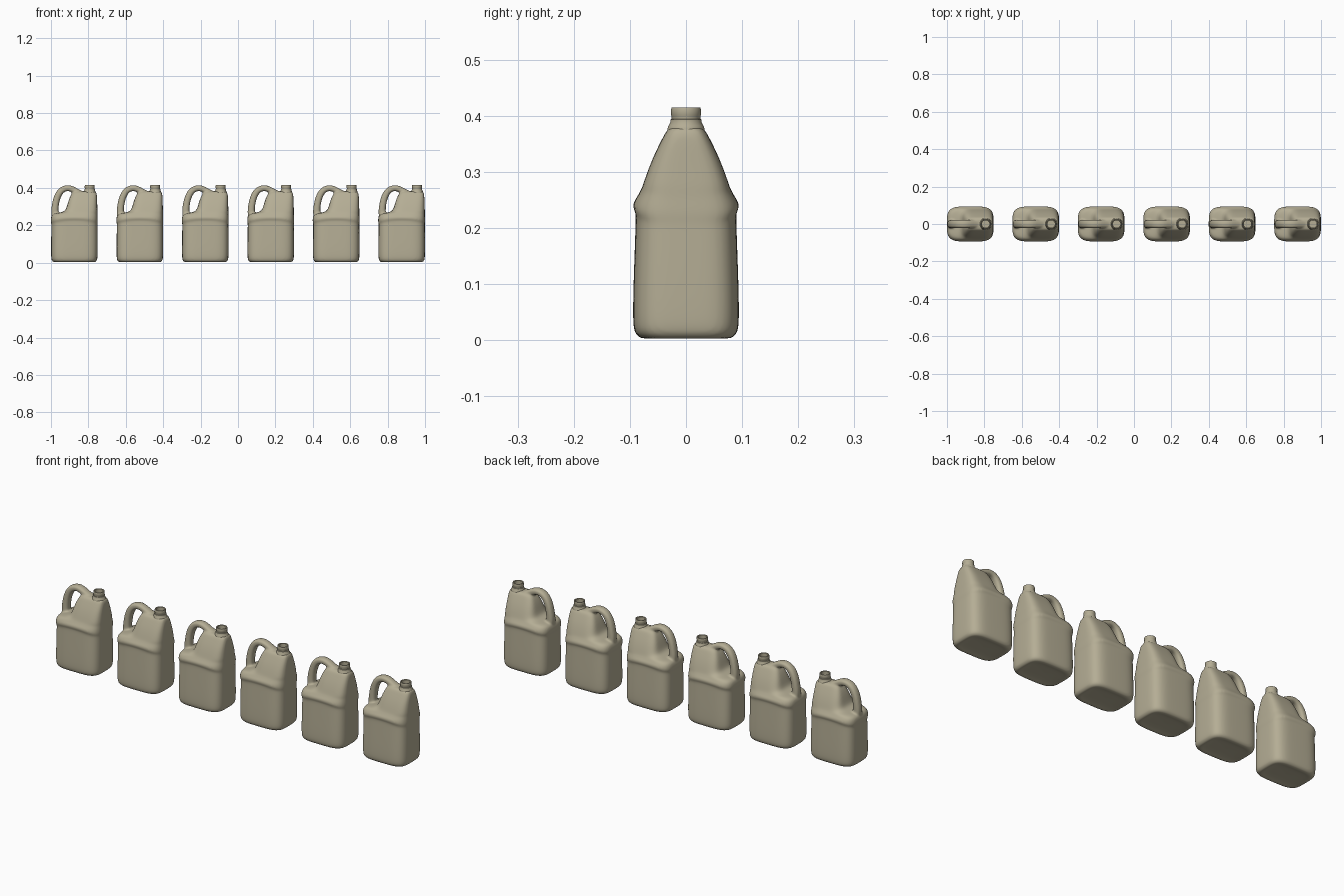
import bpy, bmesh, math
from mathutils import Vector

if "Cube" in bpy.data.objects:
    bpy.data.objects.remove(bpy.data.objects["Cube"])

plastic = bpy.data.materials.new("beige plastic")
plastic.diffuse_color = (0.46, 0.42, 0.30, 1)
plastic.use_nodes = True
plastic.node_tree.nodes["Principled BSDF"].inputs["Base Color"].default_value = plastic.diffuse_color


def spow(v, p):
    return math.copysign(abs(v) ** p, v)


def oval(n, count):
    """Unit superellipse points."""
    angles = [2 * math.pi * i / count for i in range(count)]
    return [(spow(math.cos(a), 2 / n), spow(math.sin(a), 2 / n)) for a in angles]


def loft(bm, rings, caps=True):
    rows = [[bm.verts.new(p) for p in ring] for ring in rings]
    n = len(rows[0])
    for a, b in zip(rows, rows[1:]):
        for i in range(n):
            bm.faces.new((a[i], a[(i + 1) % n], b[(i + 1) % n], b[i]))
    if caps:
        bm.faces.new(rows[0][::-1])
        bm.faces.new(rows[-1])


def make_object(name, bm):
    bmesh.ops.recalc_face_normals(bm, faces=bm.faces[:])
    mesh = bpy.data.meshes.new(name)
    bm.to_mesh(mesh)
    bm.free()
    mesh.materials.append(plastic)
    obj = bpy.data.objects.new(name, mesh)
    bpy.context.collection.objects.link(obj)
    return obj


def bake(obj):
    """Apply all modifiers, return the finished mesh."""
    deps = bpy.context.evaluated_depsgraph_get()
    mesh = bpy.data.meshes.new_from_object(obj.evaluated_get(deps))
    bpy.data.objects.remove(obj)
    return mesh


# Jug body sections: z, left x, right x, half depth, arch of the shoulder ridge
sections = [
    (0.008, -.085, .085, .058, 0), (0.002, -.100, .100, .071, 0),
    (0.003, -.112, .112, .082, 0), (0.011, -.121, .121, .091, 0),
    (0.028, -.125, .125, .0955, 0), (0.120, -.124, .125, .093, 0.004),
    (0.200, -.123, .124, .0895, .016), (0.211, -.123, .124, .0895, .018),
    (0.219, -.126, .125, .0955, .018), (0.234, -.126, .125, .0945, .012),
    (0.252, -.123, .124, .089, 0), (0.263, -.110, .124, .083, 0),
    (0.268, -.075, .124, .080, 0), (0.276, -.049, .124, .077, 0),
    (0.300, -.040, .123, .069, 0), (0.330, -.032, .122, .057, 0),
    (0.360, -.020, .121, .042, 0), (0.375, -.010, .118, .034, 0),
    (0.383, .005, .110, .024, 0),
]
bm = bmesh.new()
loft(bm, [[((l + r) / 2 + u * (r - l) / 2, v * d, z + arch * (1 - u * u))
           for u, v in oval(4, 40)] for z, l, r, d, arch in sections])

# Handle swept along a path in the xz plane: x, z, half thickness
path = [(-.098, .232, .021), (-.106, .268, .020), (-.102, .310, .0185),
        (-.093, .350, .0185), (-.074, .386, .018), (-.046, .400, .0165),
        (-.020, .398, .0165), (.004, .385, .0165), (.032, .370, .016), (.060, .362, .015)]
rings = []
for i, (x, z, t) in enumerate(path):
    a, b = path[max(i - 1, 0)], path[min(i + 1, len(path) - 1)]
    d = Vector((b[0] - a[0], b[1] - a[1])).normalized()
    rings.append([(x - d.y * u * t, v * 0.022, z + d.x * u * t) for u, v in oval(2.6, 16)])
loft(bm, rings)

# Blend body and handle into one moulded skin
jug = make_object("jug_body", bm)
sub = jug.modifiers.new("round", 'SUBSURF')
sub.levels = 2
mesh_tool = jug.modifiers.new("merge", 'REMESH')
mesh_tool.mode = 'VOXEL'
mesh_tool.voxel_size = 0.005
soft = jug.modifiers.new("soften", 'SMOOTH')
soft.factor, soft.iterations = 0.5, 5

# Opening under the neck
NECK_X = 0.082
bm = bmesh.new()
bmesh.ops.create_cone(bm, cap_ends=True, segments=32, radius1=.020, radius2=.020, depth=0.08)
bmesh.ops.translate(bm, verts=bm.verts[:], vec=(NECK_X, 0, 0.39))
cutter = make_object("opening_cutter", bm)
cutter.hide_render = True
cut = jug.modifiers.new("opening", 'BOOLEAN')
cut.object = cutter
cut.solver = 'EXACT'
body_mesh = bake(jug)
bpy.data.objects.remove(cutter)

# Neck: collar, plain spout, rolled rim and inner wall (radius, z)
profile = [(.033, .365), (.033, .377), (.031, .382), (.028, .388), (.028, .393), (.0255, .394),
           (.0255, .399), (.0265, .401), (.0265, .411), (.0255, .4145), (.022, .415),
           (.020, .413), (.020, .352)]
bm = bmesh.new()
loft(bm, [[(NECK_X + r * u, r * v, z) for u, v in oval(2, 40)] for r, z in profile], caps=False)
neck_mesh = bake(make_object("jug_neck", bm))

# Row of six jugs
for i in range(6):
    for name, mesh in (("jug_body", body_mesh), ("jug_neck", neck_mesh)):
        obj = bpy.data.objects.new(f"{name}_{i + 1}", mesh)
        obj.location.x = -0.875 + 0.35 * i
        bpy.context.collection.objects.link(obj)
        if i == 0:
            bpy.ops.object.select_all(action='DESELECT')
            obj.select_set(True)
            bpy.context.view_layer.objects.active = obj
            bpy.ops.object.shade_smooth_by_angle(angle=math.radians(40))
